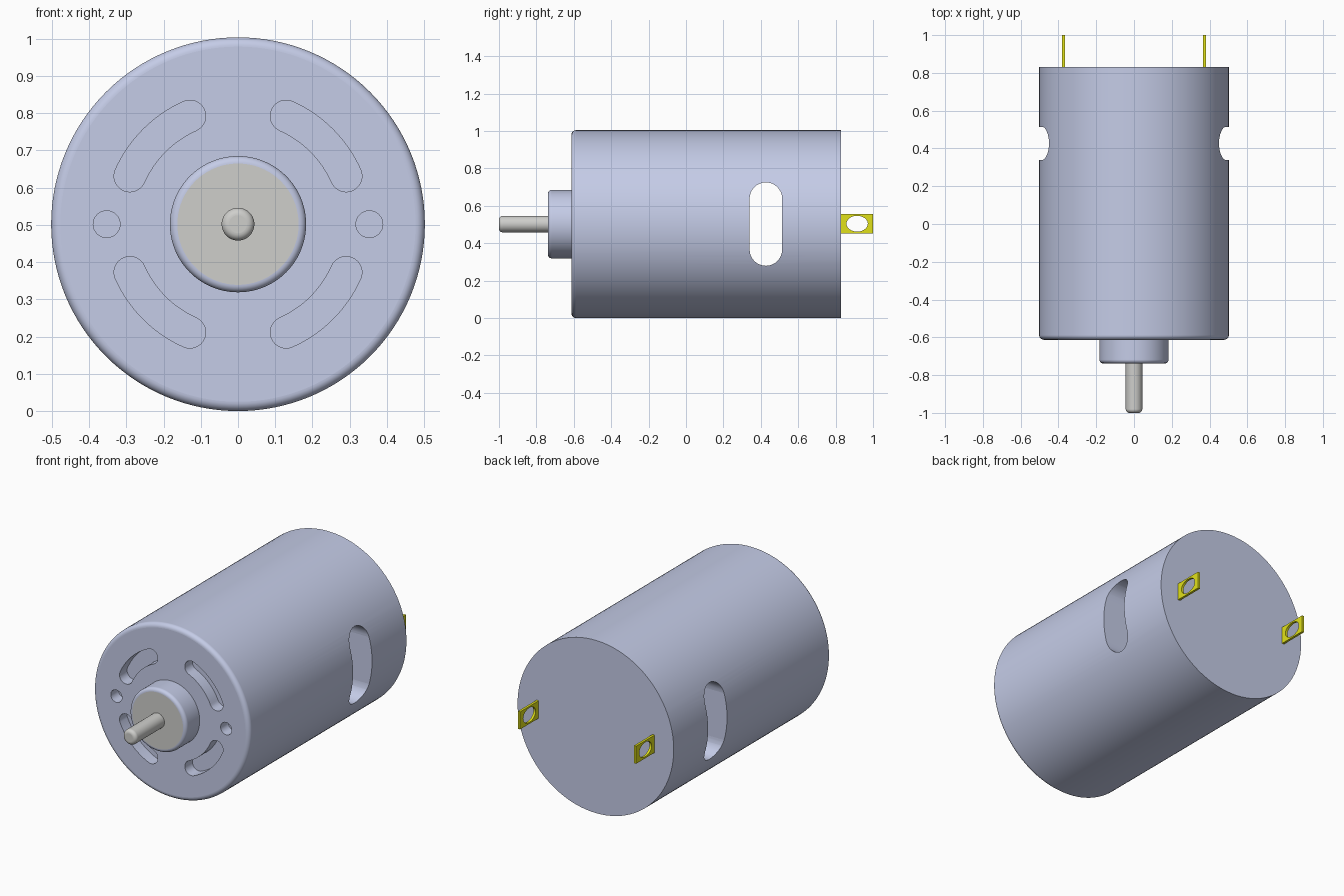
import bpy, bmesh
from math import sin, cos, radians
from mathutils import Vector, Matrix

if "Cube" in bpy.data.objects:
    bpy.data.objects.remove(bpy.data.objects["Cube"])

CZ = 0.502      # height of the motor axis
R = 0.502       # can radius
WALL = 0.02
FRONT, BACK = -0.613, 0.83


def material(name, rgb):
    m = bpy.data.materials.new(name)
    m.use_nodes = True
    m.diffuse_color = (*rgb, 1)
    node = next(n for n in m.node_tree.nodes if n.type == "BSDF_PRINCIPLED")
    node.inputs["Base Color"].default_value = (*rgb, 1)
    return m


casing = material("blue grey casing", (0.59, 0.64, 0.85))
steel = material("plain steel", (0.62, 0.62, 0.60))
brass = material("yellow brass", (0.75, 0.75, 0.01))


def arc(cx, cy, r, a0, a1, n=16, squash=1):
    """Points along an arc, angles in degrees."""
    angles = [radians(a0 + (a1 - a0) * i / n) for i in range(n + 1)]
    return [(cx + r * cos(a), cy + r * squash * sin(a)) for a in angles]


def make_object(name, bm, mats):
    bmesh.ops.remove_doubles(bm, verts=bm.verts, dist=1e-5)
    bmesh.ops.recalc_face_normals(bm, faces=bm.faces)
    me = bpy.data.meshes.new(name)
    bm.to_mesh(me)
    bm.free()
    for m in mats:
        me.materials.append(m)
    ob = bpy.data.objects.new(name, me)
    bpy.context.collection.objects.link(ob)
    return ob


def lathe(name, profile, mats, steps=128, closed=False):
    """Spin (radius, y) points round the motor axis."""
    bm = bmesh.new()
    vs = [bm.verts.new((r, y, CZ)) for r, y in profile]
    pairs = list(zip(vs, vs[1:])) + ([(vs[-1], vs[0])] if closed else [])
    edges = [bm.edges.new(p) for p in pairs]
    bmesh.ops.spin(bm, geom=vs + edges, cent=(0, 0, CZ), axis=(0, 1, 0),
                   angle=radians(360), steps=steps, use_merge=True)
    return make_object(name, bm, mats)


def prism(name, outline, origin, u, v, depth, mats=()):
    """Extrude a 2D outline, laid out along axes u and v, by depth."""
    bm = bmesh.new()
    o, u, v = Vector(origin), Vector(u), Vector(v)
    face = bm.faces.new([bm.verts.new(o + u * a + v * b) for a, b in outline])
    ext = bmesh.ops.extrude_face_region(bm, geom=[face])["geom"]
    verts = [g for g in ext if isinstance(g, bmesh.types.BMVert)]
    bmesh.ops.translate(bm, verts=verts, vec=Vector(depth))
    return make_object(name, bm, mats)


def activate(ob):
    bpy.ops.object.select_all(action="DESELECT")
    ob.select_set(True)
    bpy.context.view_layer.objects.active = ob


def cut(ob, cutter):
    cutter.hide_render = True
    activate(ob)
    mod = ob.modifiers.new("cut", "BOOLEAN")
    mod.operation, mod.solver, mod.object = "DIFFERENCE", "EXACT", cutter
    bpy.ops.object.modifier_apply(modifier=mod.name)
    bpy.data.objects.remove(cutter)


def smooth(ob):
    """Smooth the round walls and keep end faces flat."""
    activate(ob)
    bpy.ops.object.shade_smooth_by_angle(angle=radians(30))
    for p in ob.data.polygons:
        if abs(p.normal.y) > 0.999:
            p.use_smooth = False
    mod = ob.modifiers.new("even shading", "WEIGHTED_NORMAL")
    mod.keep_sharp = True


def rounded_end(r, y, f):
    """Profile of a rounded front edge, from the face outwards."""
    return arc(r - f, y + f, f, -90, 0, 8)


# Hollow can with a rounded front edge
inner = [(R - WALL, BACK - WALL), (R - WALL, FRONT + WALL)]
can = lathe("motor_can",
            [(0, FRONT)] + rounded_end(R, FRONT, 0.025) + [(R, BACK), (0, BACK),
             (0, BACK - WALL)] + inner + [(0, FRONT + WALL)], [casing])

# Curved vents and round holes in the front wall
X, Y, Z = (1, 0, 0), (0, 1, 0), (0, 0, 1)
mid, half, a0, a1 = 0.318, 0.0425, 24, 66
start = arc(0, 0, mid, a0, a1, 1)
vent = (arc(0, 0, mid + half, a0, a1) + arc(*start[1], half, a1, a1 + 180)
        + arc(0, 0, mid - half, a1, a0) + arc(*start[0], half, a0 + 180, a0 + 360))
front_origin, front_depth = (0, FRONT - 0.05, CZ), (0, 0.12, 0)
for sx in (-1, 1):
    for sz in (-1, 1):
        cut(can, prism("vent_cutter", vent, front_origin, (sx, 0, 0), (0, 0, sz), front_depth))
    hole = arc(sx * 0.353, 0, 0.036, 0, 360, 32)[:-1]
    cut(can, prism("hole_cutter", hole, front_origin, X, Z, front_depth))

# Tall side windows, cut straight through both walls
wr, wh = 0.087, 0.136
window = arc(0, wh, wr, 0, 180) + arc(0, -wh, wr, 180, 360)
cut(can, prism("window_cutter", window, (-0.7, 0.427, CZ), Y, Z, (1.4, 0, 0)))
smooth(can)

# Bearing boss with a steel front face
boss_front = -0.738
boss = lathe("bearing_boss", [(0, boss_front)] + rounded_end(0.183, boss_front, 0.02)
             + [(0.183, FRONT + 0.01), (0, FRONT + 0.01)], [casing, steel], 96)
for p in boss.data.polygons:
    if p.normal.y < -0.999:
        p.material_index = 1
smooth(boss)

# Output shaft
shaft = lathe("shaft", [(0, -1)] + rounded_end(0.044, -1, 0.02)
              + [(0.044, boss_front + 0.01), (0, boss_front + 0.01)], [steel], 48)
smooth(shaft)

# Terminal tabs with oval holes
tab = [(BACK - 0.01, -0.051), (1, -0.051), (1, 0.051), (BACK - 0.01, 0.051)]
oval = arc(0.915, 0, 0.057, 0, 360, 40, squash=0.74)[:-1]
for side, sx in (("left", 1), ("right", -1)):
    x = sx * 0.373
    t = prism(side + "_terminal", tab, (x - 0.007, 0, CZ + 0.002), Y, Z, (0.014, 0, 0), [brass])
    cut(t, prism("oval_cutter", oval, (x - 0.05, 0, CZ + 0.002), Y, Z, (0.1, 0, 0)))
    smooth(t)
